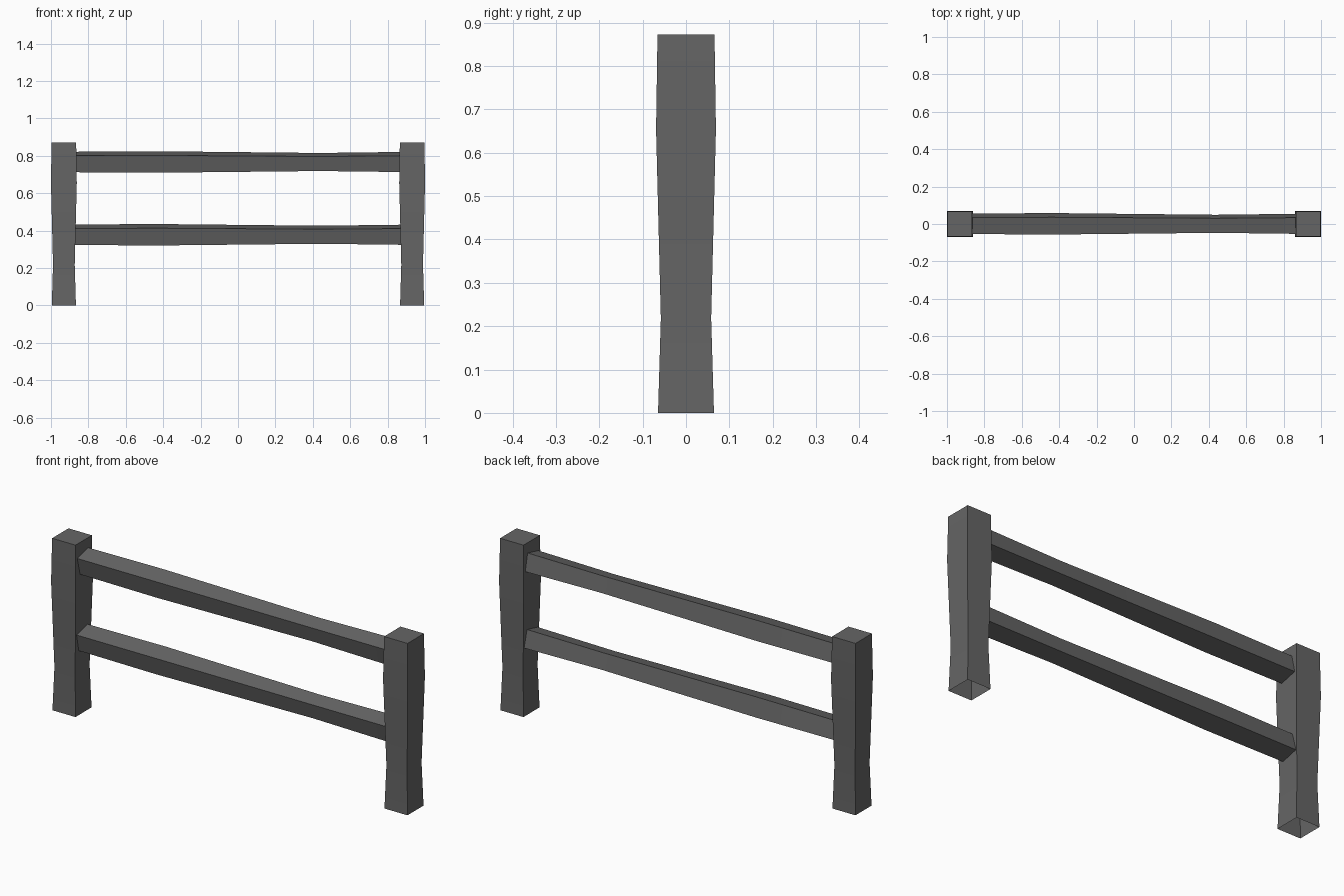
import bpy, bmesh, math
from mathutils import Matrix

if "Cube" in bpy.data.objects:
    bpy.data.objects.remove(bpy.data.objects["Cube"])

# Hand-hewn beam profile: (fraction of length, half width)
PROFILE = [(0, 0.0645), (0.25, 0.058), (0.5, 0.0635), (0.75, 0.069), (1, 0.0657)]

dark = bpy.data.materials.new("dark_grey")
dark.diffuse_color = (0.13, 0.13, 0.13, 1)
dark.use_nodes = True
dark.node_tree.nodes["Principled BSDF"].inputs["Base Color"].default_value = dark.diffuse_color


def beam(name, length, scale, matrix):
    """Square beam along local z, open at its lower end and capped on top."""
    bm = bmesh.new()
    rings = []
    for t, w in PROFILE:
        w *= scale
        rings.append([bm.verts.new((sx * w, sy * w, t * length))
                      for sx, sy in ((-1, -1), (1, -1), (1, 1), (-1, 1))])
    for a, b in zip(rings, rings[1:]):
        for i in range(4):
            j = (i + 1) % 4
            bm.faces.new((a[i], a[j], b[j], b[i]))
    bm.faces.new(rings[-1])
    bm.transform(matrix)
    mesh = bpy.data.meshes.new(name)
    bm.to_mesh(mesh)
    bm.free()
    mesh.materials.append(dark)
    obj = bpy.data.objects.new(name, mesh)
    bpy.context.collection.objects.link(obj)
    bpy.ops.object.select_all(action='DESELECT')
    obj.select_set(True)
    bpy.context.view_layer.objects.active = obj
    bpy.ops.object.shade_smooth_by_angle(angle=math.radians(30))
    return obj


# Upright posts
for side, x in (("left", -0.931), ("right", 0.931)):
    beam(side + "_post", 0.872, 1.0, Matrix.Translation((x, 0, 0)))

# Horizontal rails, thick end to the left, rolled slightly about their length
RAIL_LENGTH = 1.746
for level, z in (("upper", 0.767), ("lower", 0.378)):
    m = (Matrix.Translation((RAIL_LENGTH / 2, 0.001, z))
         @ Matrix.Rotation(math.radians(13.5), 4, 'X')
         @ Matrix.Rotation(math.radians(-90), 4, 'Y'))
    beam(level + "_rail", RAIL_LENGTH, 0.69, m)
